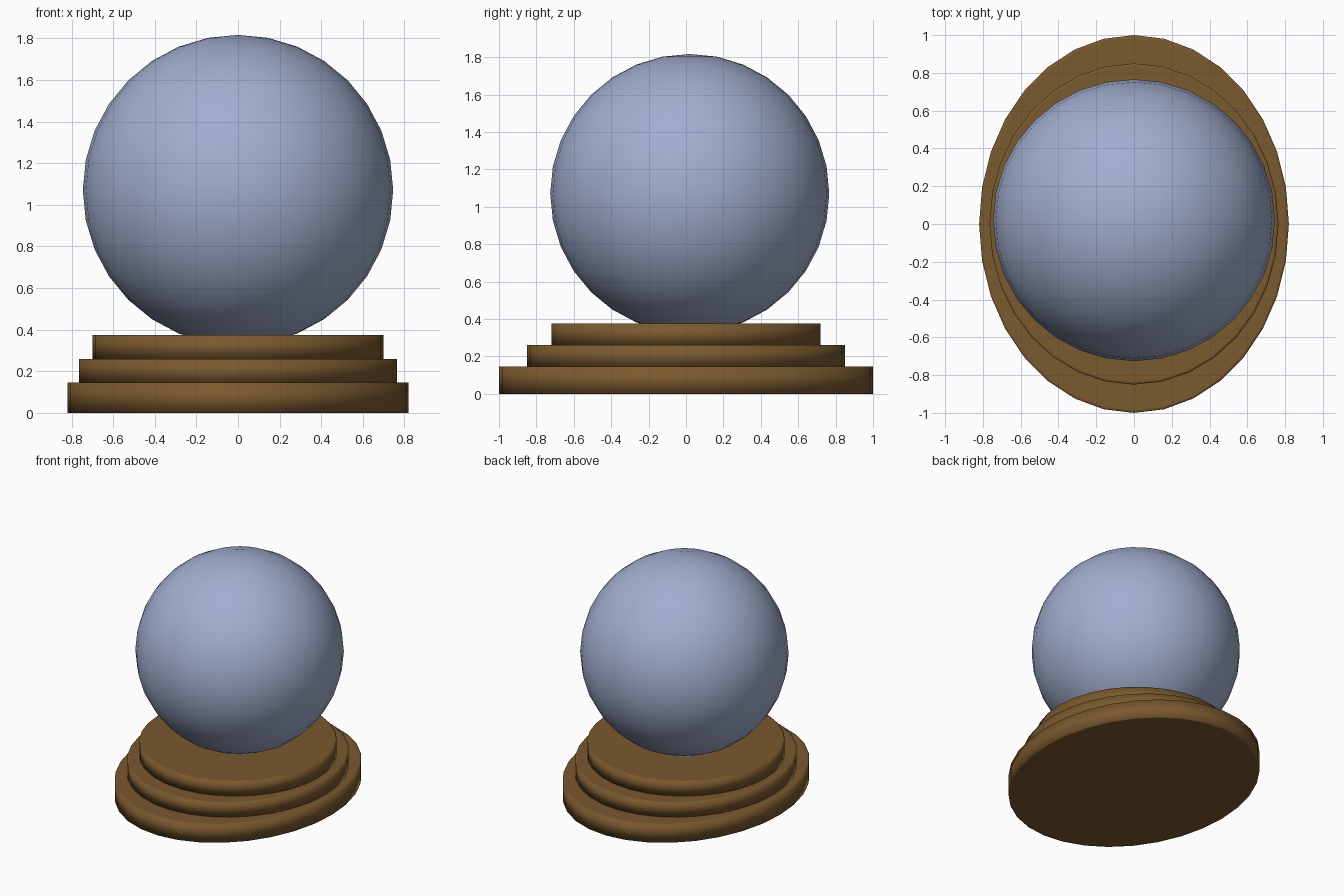
import bpy, bmesh
from mathutils import Matrix

if "Cube" in bpy.data.objects:
    bpy.data.objects.remove(bpy.data.objects["Cube"])


def material(name, rgb):
    m = bpy.data.materials.new(name)
    m.diffuse_color = (*rgb, 1.0)
    m.use_nodes = True
    m.node_tree.nodes["Principled BSDF"].inputs["Base Color"].default_value = m.diffuse_color
    return m


WOOD = material("brown_wood", (0.195, 0.100, 0.028))
GLASS = material("pale_blue_glass", (0.36, 0.42, 0.62))


def add_object(name, bm, mat):
    bmesh.ops.recalc_face_normals(bm, faces=bm.faces[:])
    for f in bm.faces:
        f.smooth = True
    mesh = bpy.data.meshes.new(name)
    bm.to_mesh(mesh)
    bm.free()
    mesh.materials.append(mat)
    obj = bpy.data.objects.new(name, mesh)
    bpy.context.collection.objects.link(obj)
    return obj


def oval_tier(name, rx, ry, z0, z1):
    """Flat oval disc with softly shaded rims (narrow inset ring on each cap)."""
    bm = bmesh.new()
    bmesh.ops.create_cone(bm, cap_ends=True, segments=32,
                          radius1=1, radius2=1, depth=1)
    # Turn so that vertices land on the x and y axes, then squash to an oval
    bmesh.ops.transform(bm, verts=bm.verts[:], matrix=(
        Matrix.Translation((0, 0, (z0 + z1) / 2))
        @ Matrix.Diagonal((rx, ry, z1 - z0, 1))))
    caps = [f for f in bm.faces if len(f.verts) > 4]
    bmesh.ops.inset_individual(bm, faces=caps, thickness=0.015)
    return add_object(name, bm, WOOD)


# Stepped oval base
oval_tier("base_bottom_tier", 0.82, 1.00, 0.0, 0.145)
oval_tier("base_middle_tier", 0.765, 0.85, 0.145, 0.26)
oval_tier("base_top_tier", 0.70, 0.72, 0.26, 0.375)

# Ball resting slightly sunk in the base
ball = bmesh.new()
bmesh.ops.create_uvsphere(ball, u_segments=32, v_segments=16, radius=0.746)
bmesh.ops.translate(ball, verts=ball.verts[:], vec=(0, 0.02, 1.071))
add_object("glass_ball", ball, GLASS)
